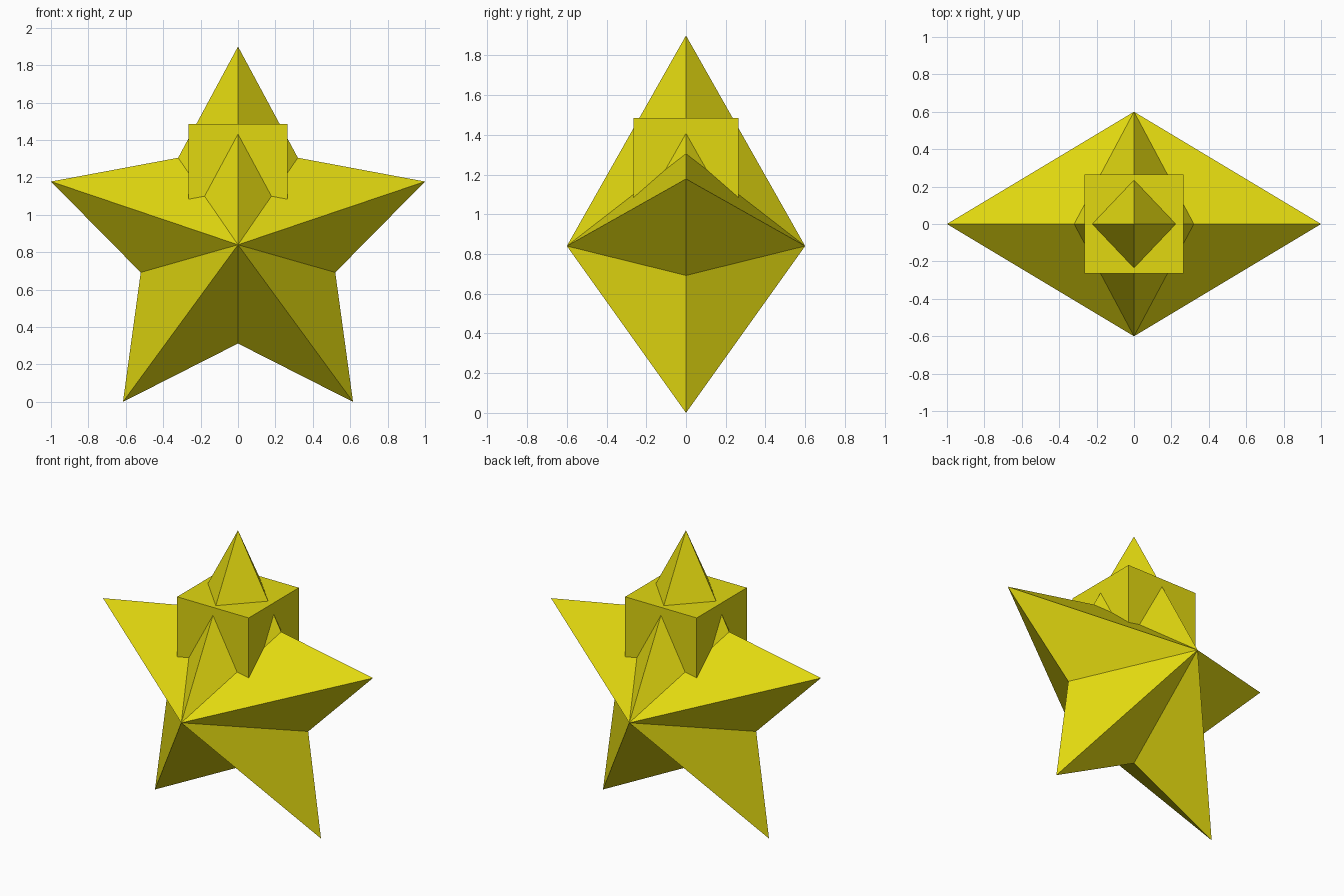
import bpy

if "Cube" in bpy.data.objects:
    bpy.data.objects.remove(bpy.data.objects["Cube"])

# Single flat colour
yellow = bpy.data.materials.new("yellow")
yellow.diffuse_color = (0.76, 0.69, 0.005, 1)
yellow.use_nodes = True
yellow.node_tree.nodes["Principled BSDF"].inputs["Base Color"].default_value = yellow.diffuse_color


def add_object(name, verts, faces):
    mesh = bpy.data.meshes.new(name)
    mesh.from_pydata(verts, [], faces)
    mesh.materials.append(yellow)
    obj = bpy.data.objects.new(name, mesh)
    bpy.context.collection.objects.link(obj)
    return obj


# Star: right half of the outline (tips and notches), mirrored to the left
half = [(0.32, 1.305), (1.0, 1.178), (0.52, 0.692), (0.615, 0.0)]
outline = [(0, 1.9)] + half + [(0, 0.312)] + [(-x, z) for x, z in reversed(half)]
n = len(outline)
verts = [(x, 0, z) for x, z in outline] + [(0, -0.6, 0.84), (0, 0.6, 0.84)]
faces = []
for i in range(n):
    j = (i + 1) % n
    faces += [(j, i, n), (i, j, n + 1)]  # front and back facets
add_object("star", verts, faces)

# Cube sunk into the top arm of the star
bpy.ops.mesh.primitive_cube_add(size=0.53, location=(0, 0, 1.22))
cube = bpy.context.object
cube.name = "cube"
cube.data.materials.append(yellow)
